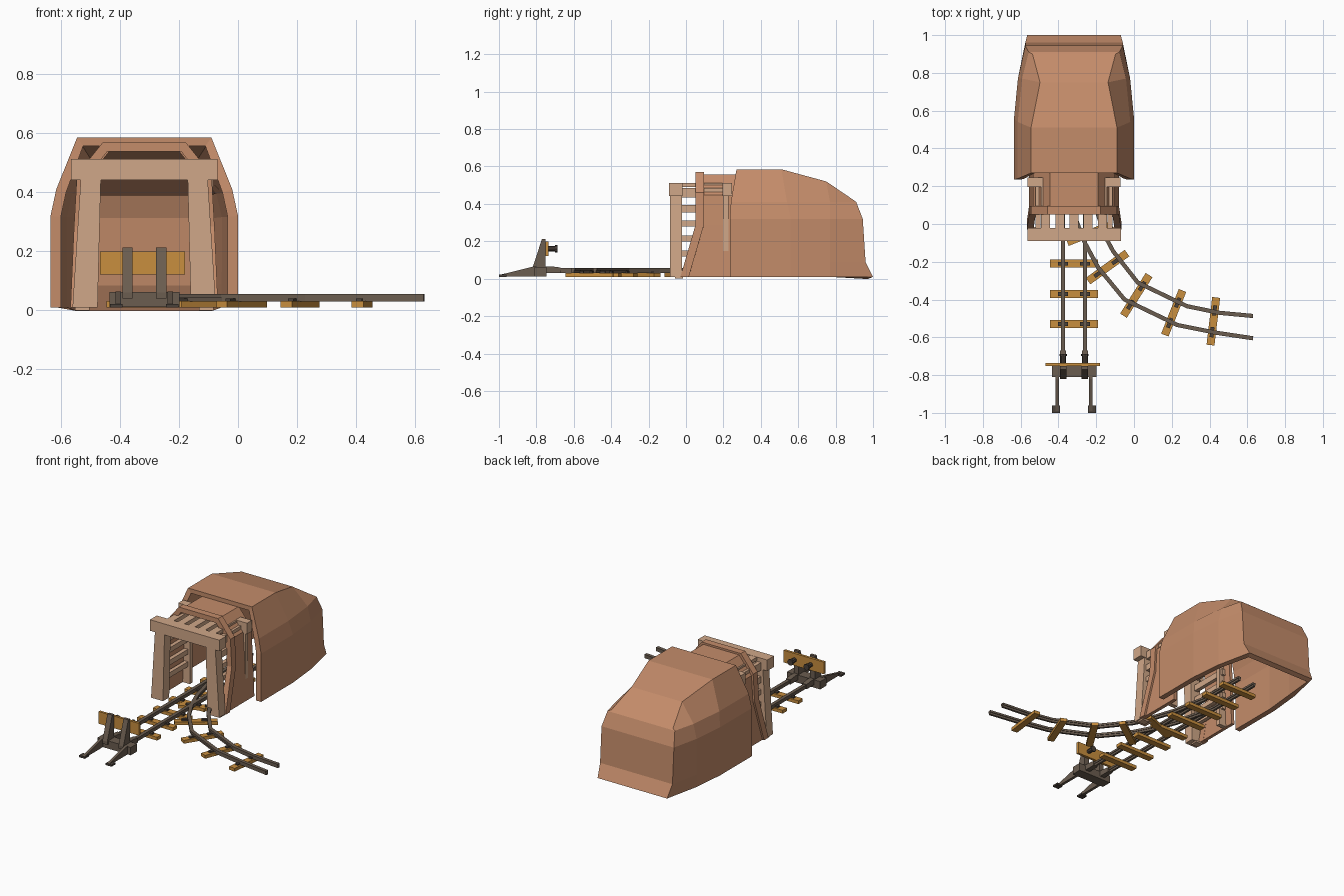
import bpy, bmesh, math
from mathutils import Vector, Matrix

if "Cube" in bpy.data.objects:
    bpy.data.objects.remove(bpy.data.objects["Cube"])

CX = -0.3175  # centre line of the tunnel


def material(name, hexcode):
    rgb = [int(hexcode[i:i + 2], 16) / 255 for i in (0, 2, 4)]
    m = bpy.data.materials.new(name)
    m.diffuse_color = [((c + 0.055) / 1.055) ** 2.4 if c > 0.04 else c / 12.92 for c in rgb] + [1]
    m.use_nodes = True
    m.node_tree.nodes["Principled BSDF"].inputs["Base Color"].default_value = m.diffuse_color
    return m


ROCK = material("terracotta_rock", "C48C6A")
WOOD = material("pale_timber", "D0A788")
TIE = material("golden_wood", "C88E3E")
METAL = material("brown_steel", "6B5D50")
DARK = material("dark_steel", "4A413A")


def finish(name, bm, mat):
    bmesh.ops.recalc_face_normals(bm, faces=bm.faces)
    me = bpy.data.meshes.new(name)
    bm.to_mesh(me)
    bm.free()
    me.materials.append(mat)
    ob = bpy.data.objects.new(name, me)
    bpy.context.collection.objects.link(ob)
    return ob


def box(name, x, y, z, mat):
    """Box from (min, max) pairs."""
    return prism(name, [(x[0], z[0]), (x[1], z[0]), (x[1], z[1]), (x[0], z[1])], 'Y', y, mat)


def prism(name, pts, axis, span, mat):
    """Extrude an outline: xz points along Y, or yz points along X."""
    bm = bmesh.new()
    rings = [[bm.verts.new((a, s, b) if axis == 'Y' else (s, a, b)) for a, b in pts] for s in span]
    bm.faces.new(rings[0])
    bm.faces.new(rings[1])
    n = len(pts)
    for i in range(n):
        j = (i + 1) % n
        bm.faces.new((rings[0][i], rings[0][j], rings[1][j], rings[1][i]))
    return finish(name, bm, mat)


def shell(name, sections, thick, mat, closed_back=False):
    """Mirrored arch lofted through half sections of (half width, y, z), then thickened."""
    bm = bmesh.new()
    grid = []
    for sec in sections:
        half = [(CX + w, y, z) for w, y, z in sec]
        other = [(CX - w, y, z) for w, y, z in reversed(sec)]
        grid.append([bm.verts.new(p) for p in half + other])
    n = len(grid[0])
    for a, b in zip(grid, grid[1:]):
        for i in range(n - 1):
            bm.faces.new((a[i], a[i + 1], b[i + 1], b[i]))
    if closed_back:
        e = grid[-1]
        for i in range(n // 2 - 1):
            bm.faces.new((e[i], e[i + 1], e[n - 2 - i], e[n - 1 - i]))
    bmesh.ops.recalc_face_normals(bm, faces=bm.faces)
    # make sure the crown faces upward, so the thickness goes inward
    if max(bm.faces, key=lambda f: f.calc_center_median().z).normal.z < 0:
        bmesh.ops.reverse_faces(bm, faces=bm.faces)
    me = bpy.data.meshes.new(name)
    bm.to_mesh(me)
    bm.free()
    me.materials.append(mat)
    ob = bpy.data.objects.new(name, me)
    bpy.context.collection.objects.link(ob)
    mod = ob.modifiers.new("thickness", 'SOLIDIFY')
    mod.thickness = thick
    mod.offset = -1
    return ob


def rail(name, path):
    """Sweep a T-shaped rail section along a flat path."""
    section = [(-.007, .03), (.007, .03), (.007, .043), (.011, .043),
               (.011, .056), (-.011, .056), (-.011, .043), (-.007, .043)]
    pts = [Vector(p) for p in path]
    bm = bmesh.new()
    rings = []
    for i, p in enumerate(pts):
        d0 = (p - pts[i - 1]).normalized() if i else (pts[1] - p).normalized()
        d1 = (pts[i + 1] - p).normalized() if i < len(pts) - 1 else d0
        t = (d0 + d1).normalized()
        side = Vector((t.y, -t.x)) / max(t.dot(d0), .5)
        rings.append([bm.verts.new((p.x + side.x * u, p.y + side.y * u, z)) for u, z in section])
    n = len(section)
    for a, b in zip(rings, rings[1:]):
        for i in range(n):
            bm.faces.new((a[i], a[(i + 1) % n], b[(i + 1) % n], b[i]))
    bm.faces.new(rings[0])
    bm.faces.new(rings[-1])
    return finish(name, bm, METAL)


def sleeper(x, y, angle):
    """Wooden tie with two dark rail plates."""
    turn = Matrix.Translation((x, y, 0)) @ Matrix.Rotation(angle, 4, 'Z')
    box("track_tie", (-.127, .127), (-.021, .021), (.01, .031), TIE).matrix_world = turn
    for s in (-.058, .058):
        box("rail_plate", (s - .027, s + .027), (-.01, .01), (.031, .04), DARK).matrix_world = turn


# Rock hill
bottom_front = [(.3175, .235, .01), (.3175, .235, .09), (.3175, .235, .32), (.298, .24, .41), (.2275, .27, .585)]
bottom_mid = [(.3175, .56, .01), (.3175, .56, .09), (.3175, .56, .32), (.298, .54, .41), (.2275, .51, .585)]
bottom_rear = [(.297, .77, .01), (.297, .77, .09), (.297, .77, .32), (.275, .77, .41), (.18, .75, .52)]
bottom_end = [(.2475, 1.0, .01), (.258, .96, .09), (.258, .945, .32), (.24, .91, .41), (.22, .90, .418)]
shell("rock_hill", [bottom_front, bottom_mid, bottom_rear, bottom_end], .035, ROCK, True)

# Rock entrance: raised lip and the neck behind it
prof = [(.25, .01), (.238, .285), (.228, .46), (.14, .57)]
y0 = [-.03, .05, .05, .05]
shell("entrance_lip", [[(w, y + d, z) for (w, z), y in zip(prof, y0)] for d in (0, .045)], .035, ROCK)
front = [(w - .012, y + .04, z - (.012 if z > .4 else 0)) for (w, z), y in zip(prof, y0)]
shell("entrance_neck", [front, [(w, .28, z) for w, y, z in front]], .022, ROCK)

# Front timber frame
box("front_lintel", (CX - .2475, CX + .2475), (-.09, -.02), (.442, .513), WOOD)
for s in (-1, 1):
    prism("front_post", [(CX + s * w, z) for w, z in ((.158, .01), (.243, .01), (.215, .445), (.147, .445))],
          'Y', (-.085, -.022), WOOD)
    box("post_foot", sorted((CX + s * .185, CX + s * .235)), (-.06, -.015), (0, .012), WOOD)
    # Rear timber frame
    box("rear_post", sorted((CX + s * .165, CX + s * .232)), (.198, .226), (.01, .45), WOOD)
    # Wall planks
    for z, h in ((.46, .05), (.375, .04), (.295, .032), (.215, .032), (.135, .032)):
        box("wall_plank", sorted((CX + s * .178, CX + s * .203)), (-.03, .24), (z - h / 2, z + h / 2), WOOD)
box("rear_lintel", (CX - .245, CX + .245), (.195, .245), (.442, .513), WOOD)
for i in range(5):
    x = CX + (i - 2) * .075
    box("ceiling_plank", (x - .024, x + .024), (-.03, .24), (.49, .512), WOOD)

# Straight track
for x in (-.376, -.26):
    rail("straight_rail", [(x, -.75), (x, .68)])
for i in range(8):
    sleeper(-.318, -.53 + .16 * i, 0)

# Branch track curving away to the right
rail("branch_inner_rail", [(-.26, .35), (-.215, .12), (-.15, -.07), (-.11, -.145), (.02, -.31),
                           (.28, -.435), (.45, -.47), (.63, -.487)])
rail("branch_outer_rail", [(-.376, .3), (-.31, .03), (-.26, -.10), (-.19, -.23), (-.05, -.40),
                           (.23, -.535), (.43, -.575), (.63, -.605)])
for x, y, dx, dy in ((.42, -.515, .03, .25), (.21, -.47, .095, .24), (.012, -.378, .13, .206),
                     (-.14, -.228, .206, .148), (-.235, -.05, .23, .09)):
    sleeper(x, y, math.atan2(dy, dx))

# Buffer stop
box("buffer_base", (-.435, -.198), (-.81, -.745), (.012, .062), METAL)
for s in (-1, 1):
    x = CX + s * .0575
    prism("buffer_upright", [(-.82, .06), (-.77, .213), (-.752, .213), (-.752, .04), (-.82, .04)],
          'X', (x - .017, x + .017), METAL)
    prism("rail_clamp", [(-.75, .03), (-.67, .03), (-.67, .06), (-.72, .066), (-.75, .066)],
          'X', (x - .016, x + .016), METAL)
    x = CX + s * .088
    prism("rear_brace", [(-.99, .012), (-.80, .012), (-.80, .064), (-.82, .064), (-.99, .022)],
          'X', (x - .009, x + .009), METAL)
    x = CX + s * .095
    box("brace_foot", (x - .021, x + .021), (-1.0, -.96), (.01, .022), DARK)
    # Round bumpers: thin stem with a wider pad
    for r, a, b in ((.014, -.737, -.70), (.02, -.70, -.688)):
        bm = bmesh.new()
        bmesh.ops.create_cone(bm, cap_ends=True, segments=8, radius1=r, radius2=r, depth=b - a,
                              matrix=Matrix.Translation((CX + s * .0575, (a + b) / 2, .16))
                              @ Matrix.Rotation(math.pi / 2, 4, 'X'))
        finish("bumper", bm, DARK)
box("buffer_board", (-.468, -.18), (-.752, -.736), (.122, .2), TIE)
